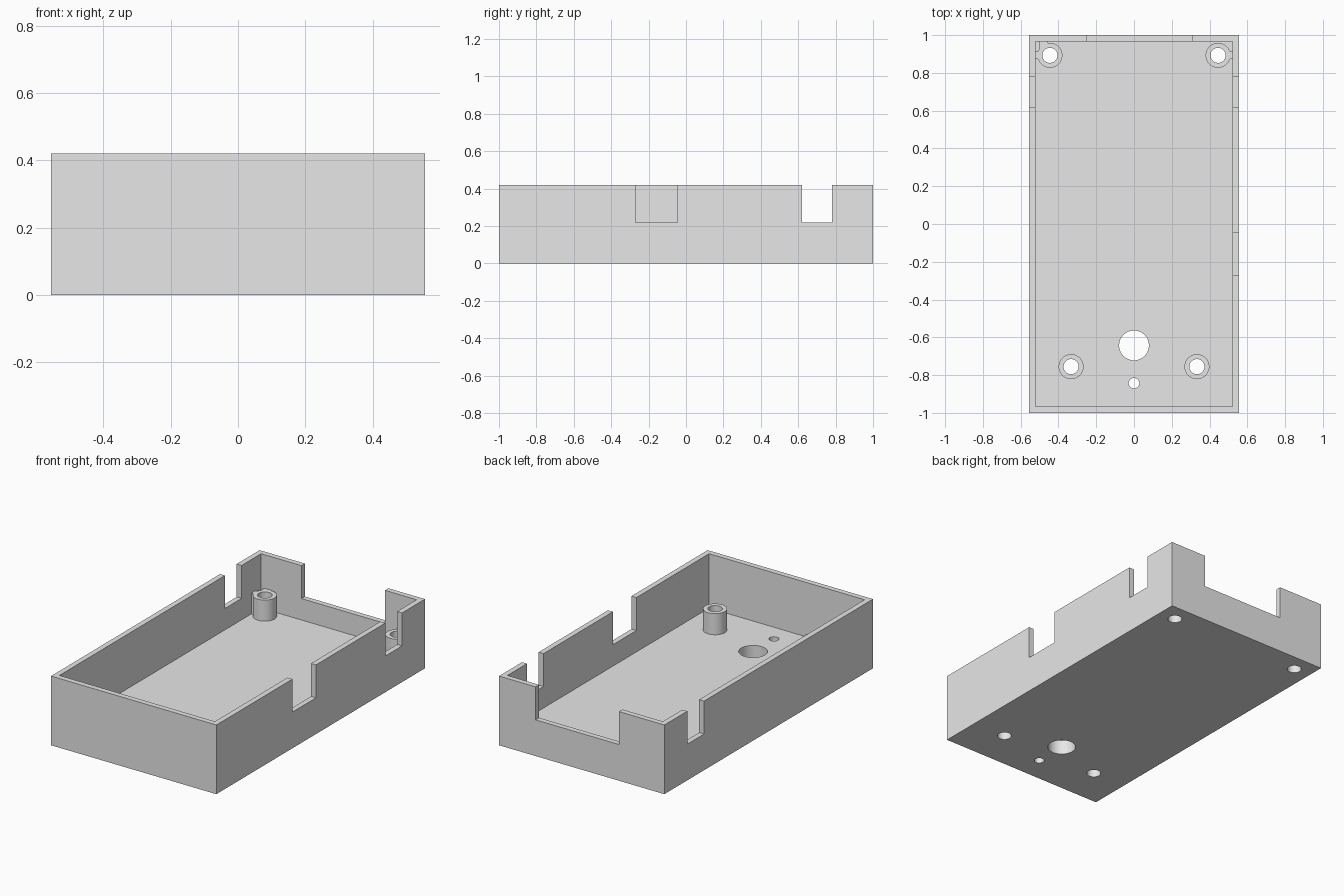
import bpy
import math

if "Cube" in bpy.data.objects:
    bpy.data.objects.remove(bpy.data.objects["Cube"], do_unlink=True)

# Overall sizes
W, L, H = 0.555, 1.0, 0.42      # half width, half length, height
WALL, FLOOR, LEDGE = 0.033, 0.09, 0.22

grey = bpy.data.materials.new("light_grey")
grey.use_nodes = True
grey.diffuse_color = (0.8, 0.8, 0.8, 1)
grey.node_tree.nodes["Principled BSDF"].inputs["Base Color"].default_value = (0.8, 0.8, 0.8, 1)


def box(name, x0, x1, y0, y1, z0, z1):
    bpy.ops.mesh.primitive_cube_add(size=1, location=((x0 + x1) / 2, (y0 + y1) / 2, (z0 + z1) / 2))
    ob = bpy.context.object
    ob.name = name
    ob.scale = (x1 - x0, y1 - y0, z1 - z0)
    bpy.ops.object.transform_apply(location=True, rotation=False, scale=True)
    ob.data.materials.append(grey)
    return ob


def cylinder(name, x, y, r, z0, z1):
    bpy.ops.mesh.primitive_cylinder_add(vertices=48, radius=r, depth=z1 - z0,
                                        location=(x, y, (z0 + z1) / 2))
    ob = bpy.context.object
    ob.name = name
    ob.data.materials.append(grey)
    return ob


def combine(target, other, operation="DIFFERENCE"):
    mod = target.modifiers.new("cut", "BOOLEAN")
    mod.operation, mod.solver, mod.object = operation, "EXACT", other
    bpy.context.view_layer.objects.active = target
    bpy.ops.object.modifier_apply(modifier=mod.name)
    bpy.data.objects.remove(other, do_unlink=True)


# Open tray
tray = box("tray", -W, W, -L, L, 0, H)
combine(tray, box("cavity", WALL - W, W - WALL, WALL - L, L - WALL, FLOOR, 1))

# Connector notches in the rim
combine(tray, box("side_notch", -1, 1, 0.62, 0.78, LEDGE, 1))
combine(tray, box("left_notch", 0.4, 1, -0.27, -0.045, LEDGE, 1))
combine(tray, box("back_notch", -0.25, 0.31, 0.8, 1.2, LEDGE, 1))

# Screw posts, the rear pair tied to the walls by short ribs
posts = [(sx * x, y) for x, y in ((0.333, -0.755), (0.445, 0.893)) for sx in (-1, 1)]
for x, y in posts:
    combine(tray, cylinder("post", x, y, 0.066, FLOOR - 0.03, LEDGE - 0.002), "UNION")
    if y > 0:
        side = math.copysign(W - 0.01, x)
        combine(tray, box("side_rib", min(x, side), max(x, side), y - 0.02, y + 0.02,
                          FLOOR - 0.02, LEDGE - 0.004), "UNION")
combine(tray, box("back_rib", -0.5, -0.455, 0.893, L - 0.01, FLOOR - 0.02, LEDGE - 0.004), "UNION")

# Screw holes, cable hole and small pin hole
holes = [(x, y, 0.04) for x, y in posts] + [(0, -0.643, 0.079), (0, -0.843, 0.028)]
for x, y, r in holes:
    combine(tray, cylinder("hole", x, y, r, -0.1, 0.5))

bpy.ops.object.select_all(action="DESELECT")
tray.select_set(True)
bpy.context.view_layer.objects.active = tray
bpy.ops.object.shade_smooth_by_angle(angle=math.radians(30))
